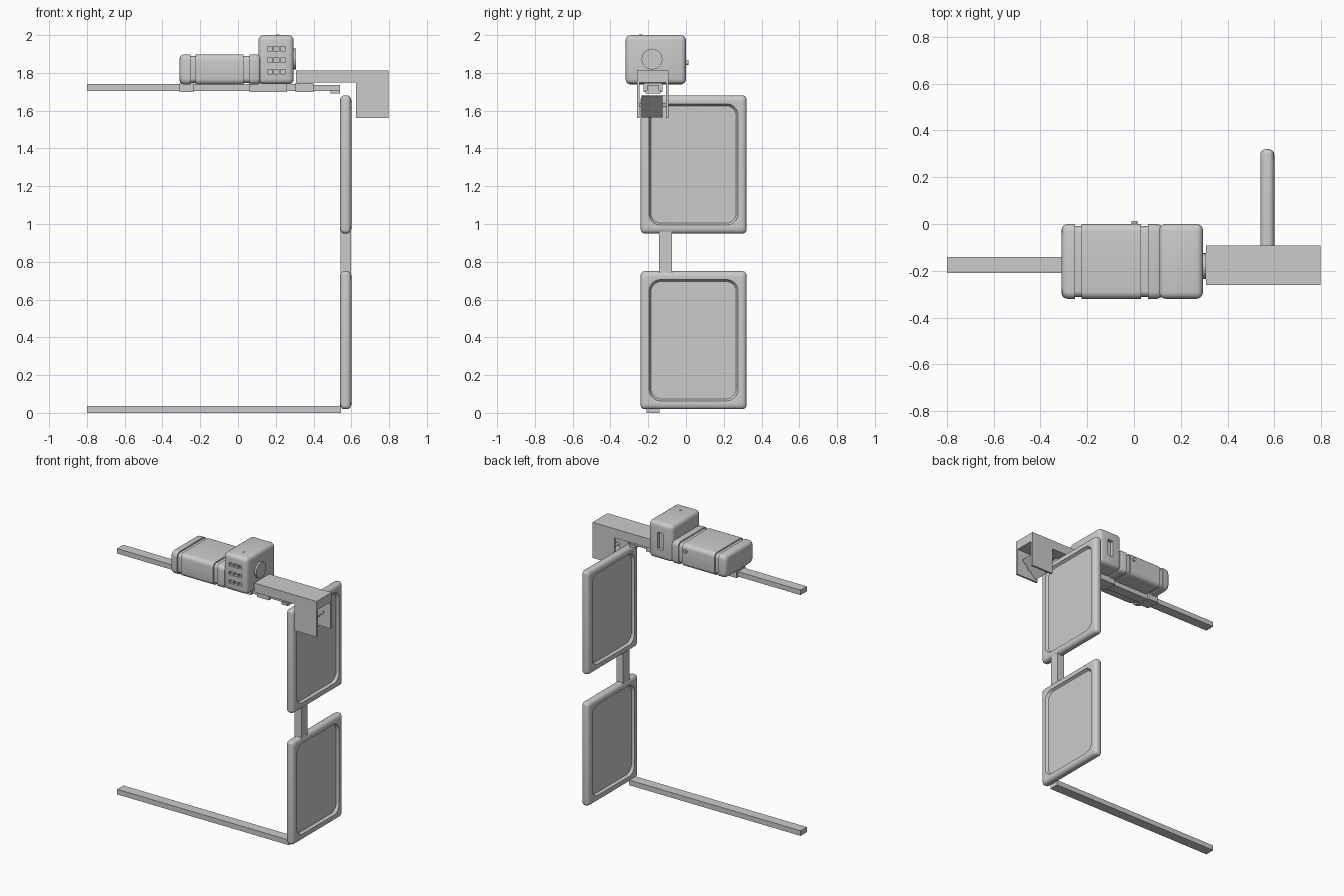
import bpy, bmesh, math

if "Cube" in bpy.data.objects:
    bpy.data.objects.remove(bpy.data.objects["Cube"])


def finish(name, bm, smooth=True):
    bmesh.ops.recalc_face_normals(bm, faces=bm.faces)
    me = bpy.data.meshes.new(name)
    bm.to_mesh(me)
    bm.free()
    ob = bpy.data.objects.new(name, me)
    bpy.context.collection.objects.link(ob)
    bpy.ops.object.select_all(action='DESELECT')
    bpy.context.view_layer.objects.active = ob
    ob.select_set(True)
    if smooth:
        bpy.ops.object.shade_smooth_by_angle(angle=math.radians(35))
    return ob


def box(name, x, y, z, bevel=0, segs=4):
    bm = bmesh.new()
    bmesh.ops.create_cube(bm, size=1)
    for v in bm.verts:
        for i, r in enumerate((x, y, z)):
            v.co[i] = r[0] if v.co[i] < 0 else r[1]
    if bevel:
        bmesh.ops.bevel(bm, geom=bm.edges[:], offset=bevel, segments=segs,
                        profile=0.5, affect='EDGES')
    return finish(name, bm, bool(bevel))


def rod(name, a, radius, length, axis, segs=32):
    """Cylinder starting at a and running along one axis."""
    bm = bmesh.new()
    bmesh.ops.create_cone(bm, cap_ends=True, segments=segs, radius1=radius,
                          radius2=radius, depth=length)
    for v in bm.verts:
        p = (v.co.x, v.co.y, v.co.z + length / 2)
        p = {'x': (p[2], p[0], p[1]), 'y': (p[0], p[2], p[1]), 'z': p}[axis]
        v.co = [p[i] + a[i] for i in range(3)]
    return finish(name, bm)


def loft_x(name, y, z, stations, n=5):
    """Rounded rectangles (x, inset, corner radius) joined along x."""
    bm = bmesh.new()
    rings = []
    for x, d, r in stations:
        ring = []
        y0, y1, z0, z1 = y[0] + d + r, y[1] - d - r, z[0] + d + r, z[1] - d - r
        for k, (cy, cz) in enumerate(((y1, z1), (y0, z1), (y0, z0), (y1, z0))):
            for i in range(n + 1):
                a = (k + i / n) * math.pi / 2
                ring.append(bm.verts.new((x, cy + r * math.cos(a), cz + r * math.sin(a))))
        rings.append(ring)
    m = len(rings[0])
    for a, b in zip(rings, rings[1:]):
        for i in range(m):
            bm.faces.new((a[i], a[(i + 1) % m], b[(i + 1) % m], b[i]))
    bm.faces.new(rings[0])
    bm.faces.new(rings[-1])
    return finish(name, bm)


def cut(target, cutter):
    cutter.hide_render = True
    mod = target.modifiers.new("cut", 'BOOLEAN')
    mod.operation = 'DIFFERENCE'
    mod.solver = 'EXACT'
    mod.object = cutter
    bpy.ops.object.select_all(action='DESELECT')
    bpy.context.view_layer.objects.active = target
    target.select_set(True)
    bpy.ops.object.modifier_apply(modifier=mod.name)
    bpy.data.objects.remove(cutter)


# Upper and lower rails
box("lower_rail", (-0.8, 0.545), (-0.21, -0.14), (0, 0.036))
box("upper_rail", (-0.8, 0.31), (-0.21, -0.14), (1.705, 1.74))
box("rail_joint", (0.305, 0.40), (-0.225, -0.125), (1.70, 1.746))
box("rail_tongue", (0.40, 0.54), (-0.205, -0.145), (1.705, 1.735))
box("rail_tip", (0.49, 0.54), (-0.215, -0.135), (1.692, 1.71))

# Two framed panels, recessed on both faces, and the strip joining them
half = [(0.558, 0.054, 0.055), (0.547, 0.046, 0.06), (0.541, 0.044, 0.06),
        (0.54, 0.04, 0.05), (0.54, 0.025, 0.025), (0.542, 0.014, 0.022),
        (0.548, 0.006, 0.02), (0.556, 0.001, 0.02), (0.562, 0, 0.02)]
stations = half + [(1.14 - x, d, r) for x, d, r in reversed(half)]
for name, z0 in (("lower_panel", 0.02), ("upper_panel", 0.95)):
    loft_x(name, (-0.24, 0.32), (z0, z0 + 0.73), stations)
box("panel_link", (0.543, 0.597), (-0.143, -0.073), (0.74, 0.96))

# Motor body with two grooves
loft_x("motor_body", (-0.32, 0), (1.738, 1.898), [
    (-0.31, 0.025, 0.03), (-0.307, 0.013, 0.03), (-0.298, 0.004, 0.03),
    (-0.285, 0, 0.03), (-0.252, 0, 0.03), (-0.252, 0.009, 0.025),
    (-0.224, 0.009, 0.025), (-0.224, 0, 0.03), (0.03, 0, 0.03),
    (0.03, 0.009, 0.025), (0.06, 0.009, 0.025), (0.06, 0, 0.03),
    (0.10, 0, 0.03), (0.115, 0.006, 0.03), (0.123, 0.02, 0.03)])
for i, x in enumerate(((-0.31, -0.235), (0.06, 0.26))):
    box(f"rail_clamp_{i}", x, (-0.225, -0.125), (1.70, 1.75))
rod("side_button", (0.003, -0.005, 1.855), 0.013, 0.017, 'y', 16)

# Head with front vents and a rear slot
head = box("head_housing", (0.108, 0.295), (-0.32, 0), (1.74, 2.0), 0.028)
for z in (1.928, 1.866, 1.806):
    cutter = box("vent_cutter", (0.155, 0.252), (-0.4, -0.30), (z - 0.012, z + 0.012))
    cut(head, cutter)
    for k in range(2):
        box("vent_rib", (0.183 + 0.035 * k, 0.189 + 0.035 * k), (-0.316, -0.295),
            (z - 0.013, z + 0.013))
cut(head, box("slot_cutter", (0.18, 0.225), (-0.025, 0.1), (1.81, 1.93)))
rod("head_dial", (0.29, -0.18, 1.873), 0.055, 0.018, 'x')
rod("top_pin", (0.21, -0.24, 1.995), 0.01, 0.007, 'z', 16)

# Hood: top slab, two hanging cheeks and a tilted deflector between them
box("hood_top", (0.307, 0.797), (-0.26, -0.092), (1.748, 1.812))
for i, y in enumerate(((-0.26, -0.246), (-0.106, -0.092))):
    box(f"hood_cheek_{i}", (0.625, 0.797), y, (1.56, 1.75))
bm = bmesh.new()
pts = [(0.65, 1.565), (0.765, 1.675), (0.757, 1.683), (0.642, 1.573)]
face = bm.faces.new([bm.verts.new((x, -0.236, z)) for x, z in pts])
ext = bmesh.ops.extrude_face_region(bm, geom=[face])
for v in ext['geom']:
    if isinstance(v, bmesh.types.BMVert):
        v.co.y = -0.124
finish("deflector_plate", bm, False)
rod("deflector_axle", (0.703, -0.25, 1.628), 0.009, 0.148, 'y', 12)
